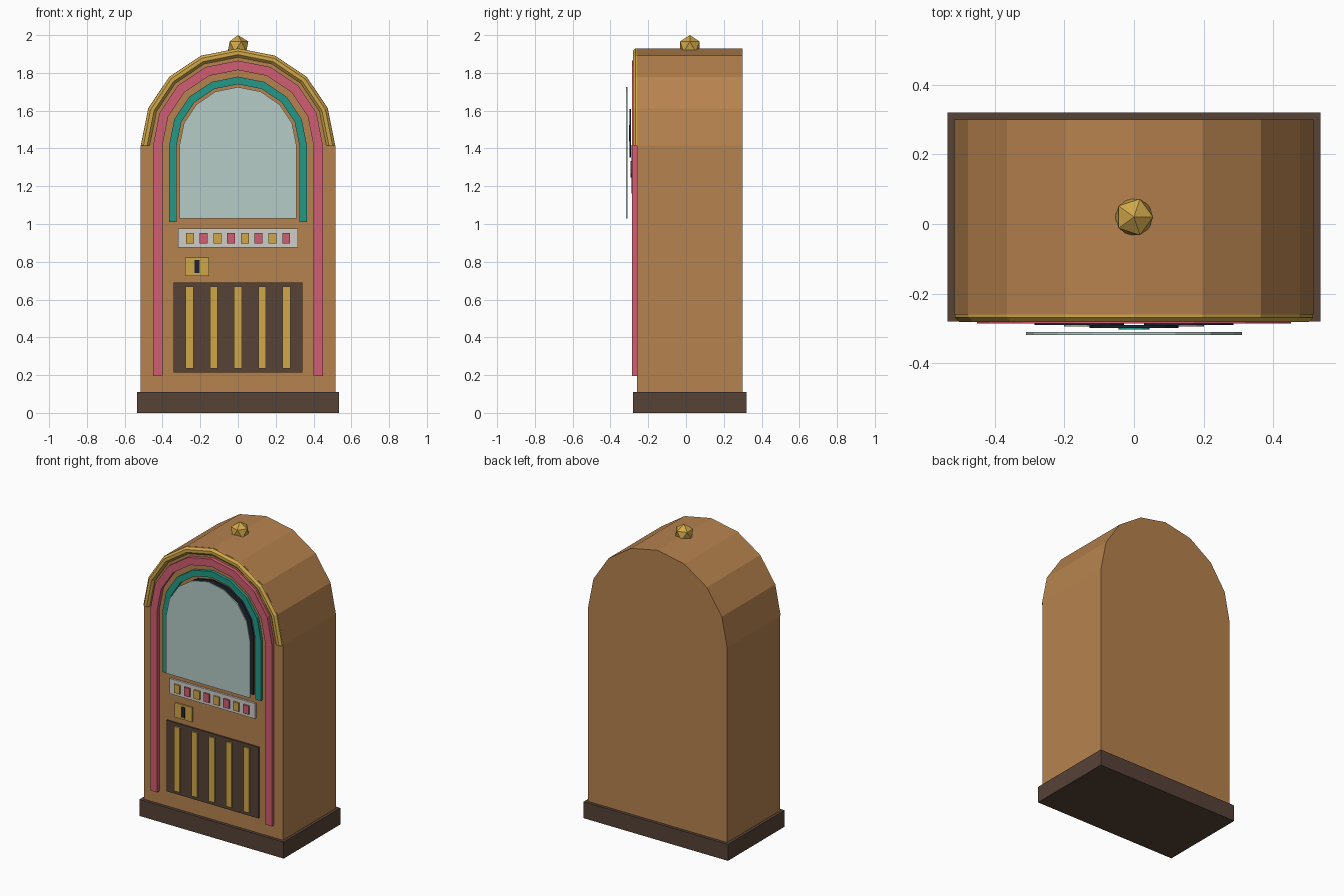
import bpy, bmesh, math
from mathutils import Matrix

if "Cube" in bpy.data.objects:
    bpy.data.objects.remove(bpy.data.objects["Cube"])

ARCH_Z = 1.415   # centre height of every arch
STEPS = 8        # flat sides in each half circle


def mat(name, r, g, b):
    lin = [((c / 255 + 0.055) / 1.055) ** 2.4 for c in (r, g, b)]
    m = bpy.data.materials.new(name)
    m.diffuse_color = (*lin, 1)
    m.use_nodes = True
    m.node_tree.nodes["Principled BSDF"].inputs["Base Color"].default_value = m.diffuse_color
    return m


WOOD = mat("warm wood", 182, 130, 78)
DARK = mat("dark wood", 86, 66, 54)
GOLD = mat("gold", 208, 167, 74)
PINK = mat("pink", 208, 93, 114)
TEAL = mat("teal", 35, 152, 134)
GLASS = mat("pale glass", 182, 204, 198)
GREY = mat("light grey", 207, 205, 199)
NAVY = mat("dark navy", 30, 36, 50)


def finish(name, bm, material):
    bmesh.ops.recalc_face_normals(bm, faces=bm.faces)
    me = bpy.data.meshes.new(name)
    bm.to_mesh(me)
    bm.free()
    me.materials.append(material)
    ob = bpy.data.objects.new(name, me)
    bpy.context.collection.objects.link(ob)
    return ob


def box(name, x0, x1, y0, y1, z0, z1, material):
    bm = bmesh.new()
    bmesh.ops.create_cube(bm, size=1)
    for v in bm.verts:
        v.co = ((x0 + x1) / 2 + v.co.x * (x1 - x0),
                (y0 + y1) / 2 + v.co.y * (y1 - y0),
                (z0 + z1) / 2 + v.co.z * (z1 - z0))
    return finish(name, bm, material)


def arch_path(r, z0):
    pts = [(r * math.cos(math.pi * i / STEPS), ARCH_Z + r * math.sin(math.pi * i / STEPS))
           for i in range(STEPS + 1)]
    if z0 < ARCH_Z:
        pts = [(r, z0)] + pts + [(-r, z0)]
    return pts


def arch_slab(name, r, z0, y0, y1, material):
    bm = bmesh.new()
    face = bm.faces.new([bm.verts.new((x, y0, z)) for x, z in arch_path(r, z0)])
    ext = bmesh.ops.extrude_face_region(bm, geom=[face])
    for v in ext["geom"]:
        if isinstance(v, bmesh.types.BMVert):
            v.co.y = y1
    return finish(name, bm, material)


def arch_band(name, section, z0, material):
    # section: closed loop of (radius, y) carried along the arch
    bm = bmesh.new()
    rails = [[bm.verts.new((x, y, z)) for x, z in arch_path(r, z0)] for r, y in section]
    n = len(rails)
    for k in range(n):
        a, b = rails[k], rails[(k + 1) % n]
        for i in range(len(a) - 1):
            bm.faces.new((a[i], a[i + 1], b[i + 1], b[i]))
    bm.faces.new([r[0] for r in rails])
    bm.faces.new([r[-1] for r in rails])
    return finish(name, bm, material)


def disc(name, x, z, r, y0, y1, material, sides=16):
    bm = bmesh.new()
    bmesh.ops.create_cone(bm, cap_ends=True, segments=sides, radius1=r, radius2=r,
                          depth=y1 - y0)
    bm.transform(Matrix.Translation((x, (y0 + y1) / 2, z)) @ Matrix.Rotation(math.pi / 2, 4, 'X'))
    return finish(name, bm, material)


def rect(r0, r1, y0, y1):
    return [(r0, y0), (r1, y0), (r1, y1), (r0, y1)]


# cabinet and base
box("base_plinth", -0.535, 0.535, -0.28, 0.32, 0, 0.11, DARK)
arch_slab("cabinet", 0.515, 0.11, -0.26, 0.30, WOOD)

# arch trims
tube = [(0.491 + 0.025 * math.cos(math.pi * (k + 0.5) / 4),
         -0.258 + 0.025 * math.sin(math.pi * (k + 0.5) / 4)) for k in range(8)]
arch_band("gold_arch_trim", tube, ARCH_Z, GOLD)
arch_band("pink_light_band", rect(0.40, 0.45, -0.285, -0.25), 0.195, PINK)
arch_band("teal_light_band", rect(0.325, 0.365, -0.28, -0.25), 1.01, TEAL)

# display window with records behind the glass
arch_slab("display_backing", 0.305, 1.03, -0.27, -0.255, NAVY)
for i, (x, z, y, label) in enumerate([(-0.157, 1.29, -0.285, GOLD),
                                      (0.157, 1.29, -0.285, PINK),
                                      (0.0, 1.48, -0.294, TEAL)]):
    disc(f"record_{i + 1}", x, z, 0.128, y - 0.004, y + 0.004, NAVY)
    disc(f"record_label_{i + 1}", x, z, 0.044, y - 0.009, y - 0.003, label, 12)
arch_slab("window_glass", 0.31, 1.03, -0.318, -0.31, GLASS)

# selector buttons
box("button_panel", -0.318, 0.318, -0.273, -0.255, 0.875, 0.977, GREY)
for i in range(8):
    x = -0.255 + i * 0.0729
    box(f"button_{i + 1}", x - 0.021, x + 0.021, -0.284, -0.27, 0.896, 0.953,
        PINK if i % 2 else GOLD)

# coin plate
box("coin_plate", -0.28, -0.153, -0.27, -0.255, 0.726, 0.823, GOLD)
box("coin_slot", -0.229, -0.203, -0.274, -0.265, 0.74, 0.81, NAVY)

# speaker grille
box("grille_panel", -0.342, 0.342, -0.27, -0.255, 0.213, 0.689, DARK)
for i in range(5):
    x = (i - 2) * 0.1285
    box(f"grille_bar_{i + 1}", x - 0.021, x + 0.021, -0.28, -0.265, 0.236, 0.668, GOLD)

# top finial
bm = bmesh.new()
bmesh.ops.create_icosphere(bm, subdivisions=1, radius=0.061)
bm.transform(Matrix.Translation((0, 0.02, 1.939)))
finish("finial", bm, GOLD)
